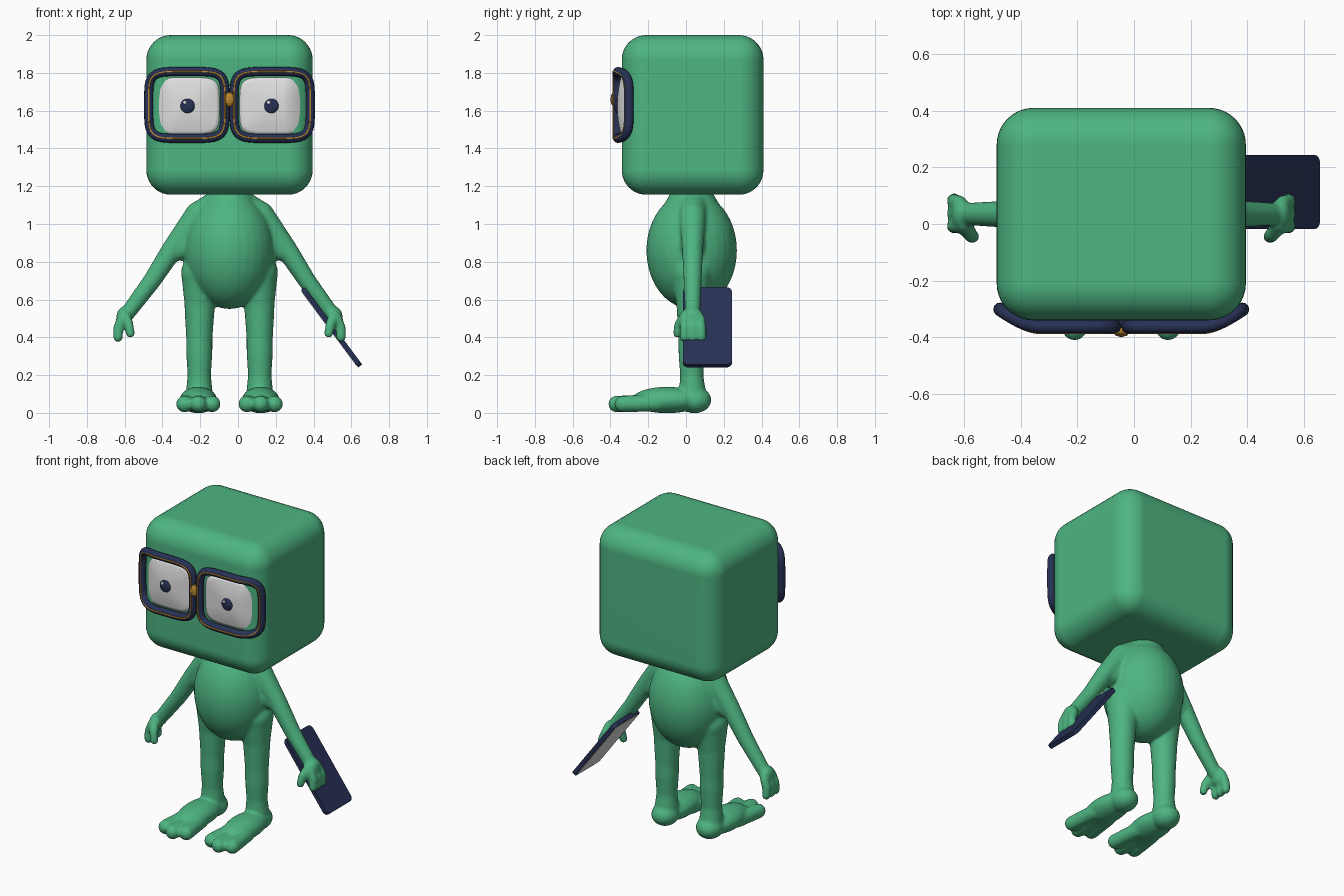
import bpy, bmesh, math
from mathutils import Matrix, Vector

if "Cube" in bpy.data.objects:
    bpy.data.objects.remove(bpy.data.objects["Cube"])

MID = -0.045  # x of the figure's plane of symmetry


def material(name, rgb):
    m = bpy.data.materials.new(name)
    m.use_nodes = True
    m.diffuse_color = (*rgb, 1)
    m.node_tree.nodes["Principled BSDF"].inputs["Base Color"].default_value = (*rgb, 1)
    return m


green = material("skin green", (0.075, 0.46, 0.22))
navy = material("navy", (0.02, 0.03, 0.09))
white = material("soft white", (0.75, 0.75, 0.75))
gold = material("gold", (0.5, 0.25, 0.03))


def finish(bm, name, mat, smooth=True):
    bmesh.ops.recalc_face_normals(bm, faces=bm.faces)
    for f in bm.faces:
        f.smooth = smooth
    me = bpy.data.meshes.new(name)
    bm.to_mesh(me)
    bm.free()
    me.materials.append(mat)
    ob = bpy.data.objects.new(name, me)
    bpy.context.collection.objects.link(ob)
    return ob


def blob(bm, c, r, u=24, v=16):
    m = Matrix.Translation(c) @ Matrix.Diagonal((*r, 1))
    bmesh.ops.create_uvsphere(bm, u_segments=u, v_segments=v, radius=1, matrix=m)


def limb(bm, side, pts):
    """Chain of tapered segments; each point is (x from middle, y, z, radius)."""
    nodes = [(Vector((MID + side * x, y, z)), r) for x, y, z, r in pts]
    for p, r in nodes:
        blob(bm, p, (r, r, r))
    for (a, ra), (b, rb) in zip(nodes, nodes[1:]):
        d = b - a
        m = Matrix.Translation((a + b) / 2) @ d.to_track_quat('Z', 'Y').to_matrix().to_4x4()
        bmesh.ops.create_cone(bm, cap_ends=True, segments=24, radius1=ra, radius2=rb,
                              depth=d.length, matrix=m)


# Body: overlapping volumes fused into one soft skin
bm = bmesh.new()
blob(bm, (MID, 0.03, 0.86), (0.24, 0.24, 0.31), 32, 24)
limb(bm, 1, [(0, 0.03, 1.06, 0.15), (0, 0.03, 1.2, 0.1)])
for s in (-1, 1):
    # arm
    limb(bm, s, [(0.07, 0.035, 1.09, 0.085), (0.165, 0.035, 1.045, 0.073),
                 (0.3, 0.035, 0.87, 0.056), (0.41, 0.035, 0.7, 0.048),
                 (0.545, 0.035, 0.52, 0.04)])
    limb(bm, s, [(0.14, 0.035, 0.95, 0.09), (0.27, 0.035, 0.86, 0.055)])
    # hand: palm, three fingers and a thumb
    blob(bm, (MID + s * 0.565, 0.035, 0.5), (0.035, 0.06, 0.06))
    for dy in (-0.04, 0.0, 0.04):
        limb(bm, s, [(0.57, 0.035 + dy, 0.5, 0.026), (0.59, 0.037 + dy * 1.1, 0.45, 0.026),
                     (0.59, 0.037 + dy * 1.15, 0.4, 0.026)])
    limb(bm, s, [(0.555, 0.0, 0.52, 0.028), (0.535, -0.035, 0.47, 0.027),
                 (0.525, -0.045, 0.42, 0.024)])
    # leg
    limb(bm, s, [(0.145, 0.03, 0.74, 0.112), (0.158, 0.03, 0.57, 0.081),
                 (0.16, 0.03, 0.4, 0.07), (0.16, 0.03, 0.32, 0.07),
                 (0.16, 0.03, 0.2, 0.062), (0.16, 0.035, 0.08, 0.074)])
    # foot: heel, instep and three toes
    blob(bm, (MID + s * 0.16, 0.045, 0.068), (0.082, 0.09, 0.07))
    blob(bm, (MID + s * 0.165, -0.1, 0.068), (0.1, 0.19, 0.07))
    for dx, tip in ((-0.074, -0.335), (0.0, -0.368), (0.074, -0.335)):
        limb(bm, s, [(0.165 + dx * 0.7, -0.15, 0.052, 0.045), (0.165 + dx, tip, 0.047, 0.044)])
body = finish(bm, "body", green)
fuse = body.modifiers.new("fuse", 'REMESH')
fuse.mode, fuse.voxel_size, fuse.use_smooth_shade = 'VOXEL', 0.009, True
soften = body.modifiers.new("soften", 'SMOOTH')
soften.factor, soften.iterations = 0.5, 8


def rounded_box(name, size, mat, radius, segments, along=None):
    """Box with all edges rounded, or only those running along one axis."""
    bm = bmesh.new()
    bmesh.ops.create_cube(bm, size=1, matrix=Matrix.Diagonal((*size, 1)))
    edges = [e for e in bm.edges if along is None
             or abs((e.verts[0].co - e.verts[1].co)[along]) > 1e-4]
    bmesh.ops.bevel(bm, geom=edges, offset=radius, segments=segments,
                    profile=0.5, affect='EDGES')
    ob = finish(bm, name, mat, along is None)
    if along is None:
        ob.modifiers.new("normals", 'WEIGHTED_NORMAL')
    return ob


# Head
head = rounded_box("head", (0.88, 0.75, 0.845), green, 0.13, 10)
head.location = (MID, 0.035, 1.5775)

# Tablet held in the left hand, screen facing inward
tilt = Matrix.Translation((0.495, 0.113, 0.453)) @ Matrix.Rotation(math.radians(-36.6), 4, 'Y')
tablet = rounded_box("tablet", (0.026, 0.26, 0.51), navy, 0.03, 6, along=0)
tablet.matrix_world = tilt
screen = rounded_box("tablet_screen", (0.005, 0.235, 0.485), white, 0.02, 6, along=0)
screen.matrix_world = tilt @ Matrix.Translation((-0.0135, 0, 0))


def outline(a, b, n, count=96):
    """Rounded rectangle as (x, z) pairs."""
    for i in range(count):
        t = 2 * math.pi * i / count
        c, s = math.cos(t), math.sin(t)
        yield (math.copysign(abs(c) ** (2 / n), c) * a,
               math.copysign(abs(s) ** (2 / n), s) * b)


def wrap(x):
    """Backward sweep towards the outer corner of the face."""
    return 0.062 * (max(0, x - 0.29) / 0.14) ** 1.6


def frame_ring(name, side, y, depth, mat):
    cu = bpy.data.curves.new(name, 'CURVE')
    cu.dimensions = '3D'
    cu.bevel_depth, cu.bevel_resolution = depth, 4
    pts = list(outline(0.202, 0.177, 5))
    sp = cu.splines.new('POLY')
    sp.points.add(len(pts) - 1)
    sp.use_cyclic_u = True
    for p, (x, z) in zip(sp.points, pts):
        x += 0.226
        p.co = (MID + side * x, y + wrap(x), 1.63 + z, 1)
    sp.use_smooth = True
    cu.materials.append(mat)
    bpy.context.collection.objects.link(bpy.data.objects.new(name, cu))


for s, label in ((-1, "right"), (1, "left")):
    # Glasses frame and its inlay
    frame_ring(label + "_glasses_frame", s, -0.362, 0.024, navy)
    frame_ring(label + "_frame_inlay", s, -0.384, 0.005, gold)

    # Domed eye white
    bm = bmesh.new()
    steps, rings = 10, []
    for k in range(1, steps + 2):
        r = min(k / steps, 1)
        ring = []
        for x, z in outline(0.172 * r, 0.15 * r, 2 + 3 * r):
            px = 0.226 + x
            y = -0.345 - 0.02 * (1 - r * r) + wrap(px) if k <= steps else -0.29
            ring.append(bm.verts.new((MID + s * px, y, 1.625 + z)))
        rings.append(ring)
    bm.faces.new(rings[0])
    for p, q in zip(rings, rings[1:]):
        for i in range(len(p)):
            j = (i + 1) % len(p)
            bm.faces.new((p[i], p[j], q[j], q[i]))
    bm.faces.new(rings[-1])
    finish(bm, label + "_eye", white)

    # Pupil and glint
    bm = bmesh.new()
    blob(bm, (MID + s * 0.222, -0.365, 1.625), (0.038, 0.014, 0.038))
    finish(bm, label + "_pupil", navy)
    bm = bmesh.new()
    blob(bm, (MID + s * 0.222 - 0.014, -0.376, 1.643), (0.01, 0.005, 0.01), 12, 8)
    finish(bm, label + "_glint", white)

# Nose bridge and its faceted bead
bm = bmesh.new()
blob(bm, (MID, -0.36, 1.66), (0.035, 0.02, 0.03))
finish(bm, "glasses_bridge", navy)
bm = bmesh.new()
blob(bm, (MID, -0.378, 1.66), (0.03, 0.022, 0.04), 8, 6)
finish(bm, "bridge_bead", gold, False)
